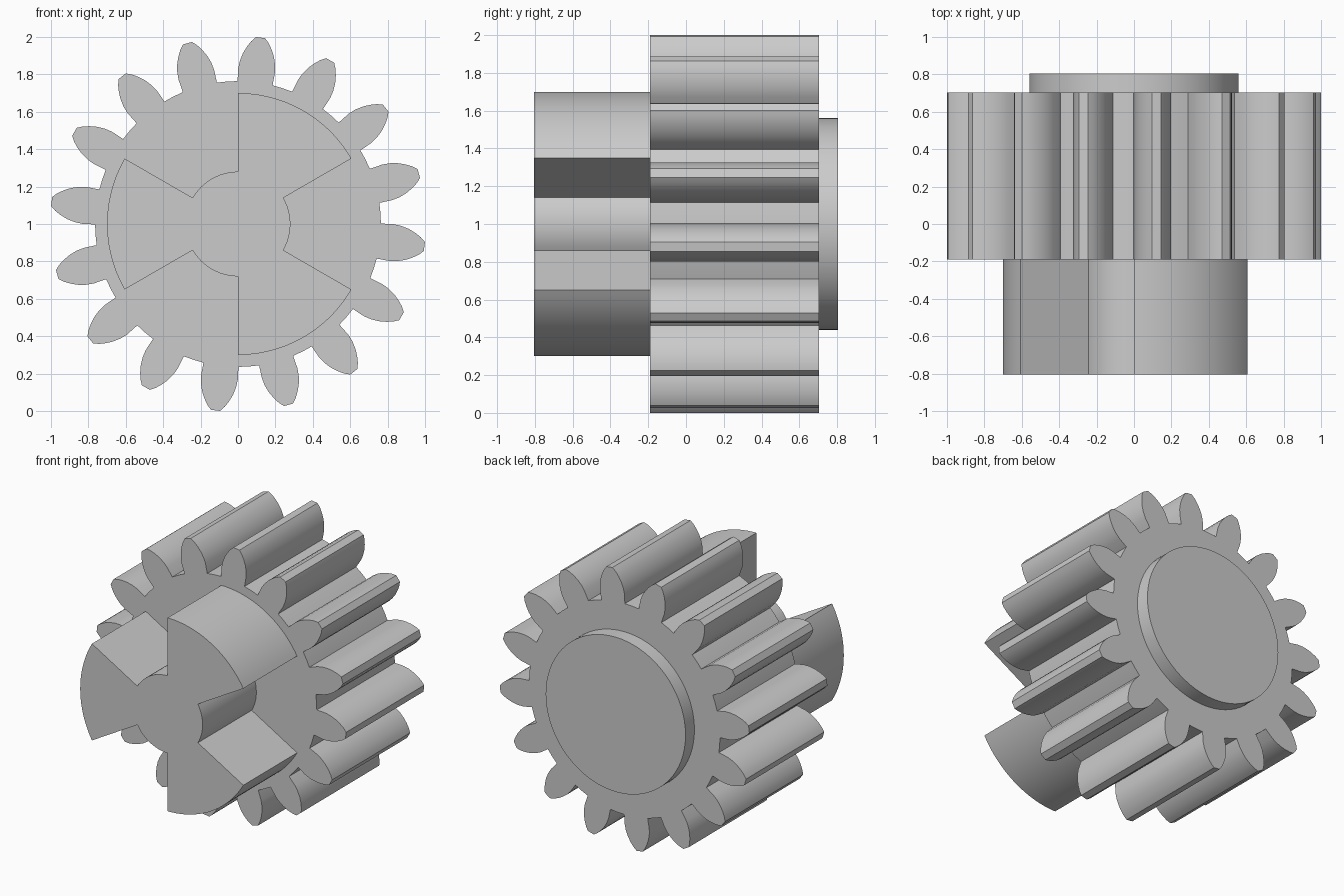
import bpy, bmesh, math

if "Cube" in bpy.data.objects:
    bpy.data.objects.remove(bpy.data.objects["Cube"])

CZ = 1.0  # height of the gear axis

grey = bpy.data.materials.new("light grey")
grey.diffuse_color = (0.6, 0.6, 0.6, 1)
grey.use_nodes = True
grey.node_tree.nodes["Principled BSDF"].inputs["Base Color"].default_value = grey.diffuse_color


def polar(r, deg):
    """Point at radius r, angle measured clockwise from straight up."""
    a = math.radians(deg)
    return (r * math.sin(a), CZ + r * math.cos(a))


def arc(r, a0, a1, steps):
    return [polar(r, a0 + (a1 - a0) * i / steps) for i in range(steps + 1)]


def extrude_profile(name, pts, y0, y1):
    """Solid made by sweeping an x-z outline from y0 to y1."""
    bm = bmesh.new()
    front = bm.faces.new([bm.verts.new((x, y0, z)) for x, z in pts])
    moved = bmesh.ops.extrude_face_region(bm, geom=[front], use_keep_orig=True)
    verts = [v for v in moved["geom"] if isinstance(v, bmesh.types.BMVert)]
    bmesh.ops.translate(bm, vec=(0, y1 - y0, 0), verts=verts)
    bmesh.ops.recalc_face_normals(bm, faces=bm.faces)
    mesh = bpy.data.meshes.new(name)
    bm.to_mesh(mesh)
    bm.free()
    mesh.materials.append(grey)
    obj = bpy.data.objects.new(name, mesh)
    bpy.context.collection.objects.link(obj)
    bpy.ops.object.select_all(action='DESELECT')
    obj.select_set(True)
    bpy.context.view_layer.objects.active = obj
    bpy.ops.object.shade_smooth_by_angle(angle=math.radians(25))
    return obj


# Toothed wheel: 16 curved teeth, each flank given as (radius, half angle)
TEETH = 16
PITCH = 360 / TEETH
FLANK = [(0.764, 7.1), (0.835, 6.8), (0.875, 6.2), (0.915, 5.2),
         (0.95, 4.0), (0.98, 2.75), (1.004, 1.4)]
outline = []
for i in range(TEETH):
    mid = i * PITCH + 6.9
    outline += [polar(r, mid - h) for r, h in FLANK]
    outline += [polar(r, mid + h) for r, h in reversed(FLANK)]
    outline.append(polar(0.764, mid + PITCH / 2))
extrude_profile("toothed_wheel", outline, -0.19, 0.703)

# Front coupling: hub with three 60 degree jaws
outline = []
for i in range(3):
    a = i * 120
    outline += arc(0.70, a, a + 60, 20)
    outline += arc(0.28, a + 60, a + 120, 12)
extrude_profile("jaw_coupling", outline, -0.805, -0.19)

# Round boss on the back
extrude_profile("back_boss", arc(0.56, 0, 360 - 5, 71), 0.703, 0.805)
